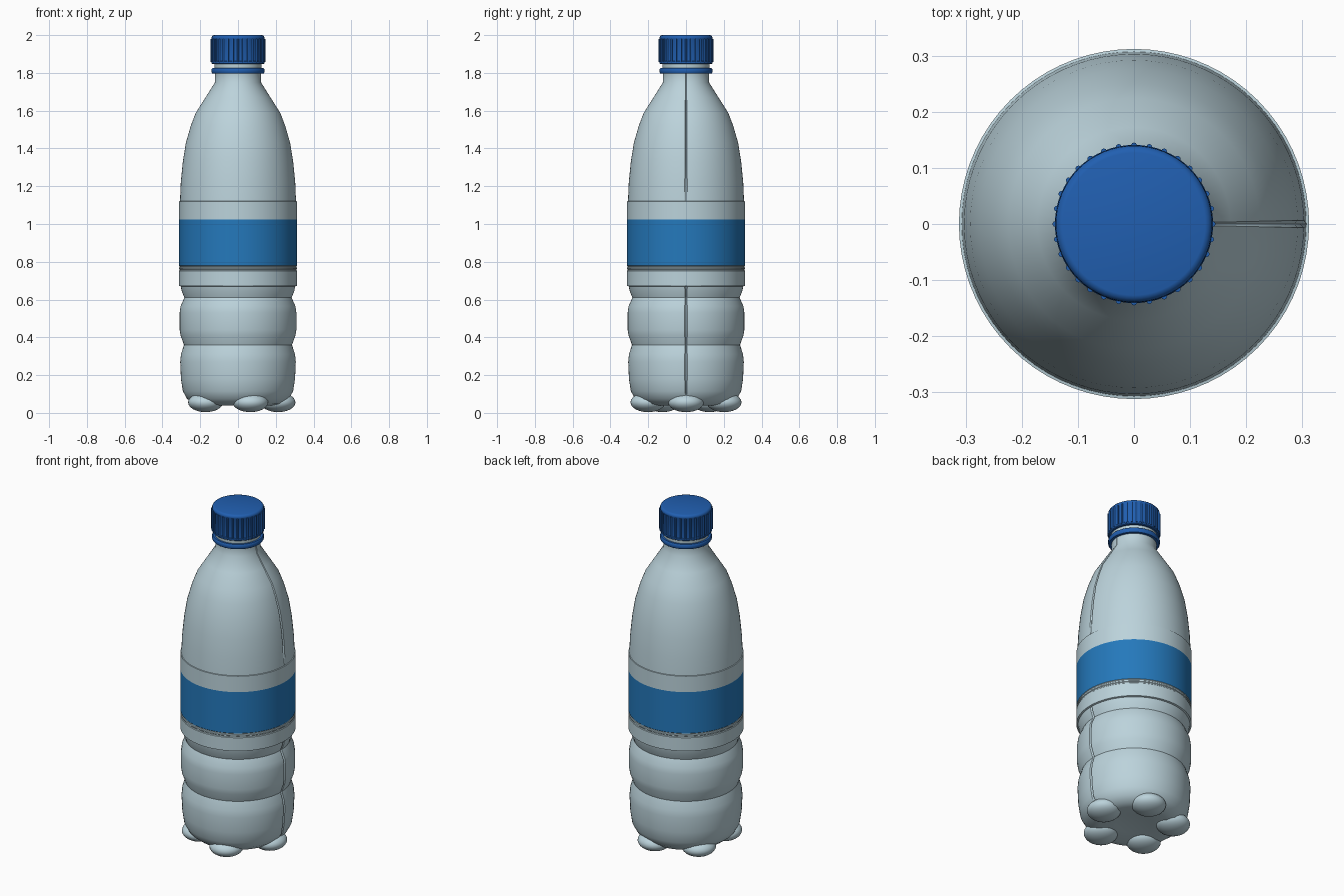
import bpy, bmesh, math
from mathutils import Matrix, Vector

if "Cube" in bpy.data.objects:
    bpy.data.objects.remove(bpy.data.objects["Cube"])


def material(name, rgb):
    m = bpy.data.materials.new(name)
    m.diffuse_color = (*rgb, 1)
    m.use_nodes = True
    m.node_tree.nodes["Principled BSDF"].inputs["Base Color"].default_value = m.diffuse_color
    return m


PLASTIC = material("pale plastic", (0.50, 0.65, 0.71))
LABEL = material("label blue", (0.018, 0.19, 0.50))
CAP = material("cap blue", (0.015, 0.115, 0.44))


def finish(bm, name, mats, angle=35):
    bmesh.ops.recalc_face_normals(bm, faces=bm.faces)
    me = bpy.data.meshes.new(name)
    bm.to_mesh(me)
    bm.free()
    for m in mats:
        me.materials.append(m)
    me.shade_smooth()
    me.set_sharp_from_angle(angle=math.radians(angle))
    ob = bpy.data.objects.new(name, me)
    bpy.context.collection.objects.link(ob)
    return ob


def lathe(bm, profile, angles, dent=lambda a, z: 0.0):
    """Spin (r, z) points around z; r = 0 makes a single pole vertex."""
    rings = []
    for r, z in profile:
        if r == 0:
            rings.append([bm.verts.new((0, 0, z))] * len(angles))
        else:
            rings.append([bm.verts.new(((r - dent(a, z)) * math.cos(a),
                                        (r - dent(a, z)) * math.sin(a), z)) for a in angles])
    n = len(angles)
    for lo, hi in zip(rings, rings[1:]):
        for i in range(n):
            j = (i + 1) % n
            loop = list(dict.fromkeys([lo[i], lo[j], hi[j], hi[i]]))
            bm.faces.new(loop)


def circle(n):
    return [2 * math.pi * i / n for i in range(n)]


# bottle body with a moulded seam on the +x side
SEAM = 0.022


def seam(a, z):
    outside_band = 0.05 < z < 0.672 or 1.122 < z < 1.76
    return 0.007 if abs(a) < 1e-6 and outside_band else 0.0


body_profile = [
    (0, 0.055), (0.10, 0.05), (0.19, 0.038), (0.235, 0.047), (0.27, 0.075), (0.292, 0.115),
    (0.302, 0.18), (0.306, 0.27), (0.302, 0.31), (0.286, 0.36), (0.304, 0.41), (0.309, 0.44),
    (0.309, 0.53), (0.304, 0.565), (0.284, 0.61), (0.298, 0.645), (0.303, 0.67),
    (0.312, 0.673), (0.312, 0.752), (0.309, 0.755), (0.309, 0.760), (0.312, 0.763),
    (0.312, 0.768), (0.309, 0.771), (0.309, 0.776), (0.312, 0.779),
    (0.312, 1.025), (0.312, 1.12), (0.307, 1.121), (0.303, 1.22), (0.292, 1.33), (0.276, 1.43),
    (0.250, 1.52), (0.224, 1.588), (0.172, 1.67), (0.123, 1.748), (0.121, 1.80),
    (0.125, 1.83), (0.125, 1.87), (0, 1.87)]
bm = bmesh.new()
angles = sorted(circle(72) + [SEAM, 2 * math.pi - SEAM])
lathe(bm, body_profile, angles, seam)
# printed label band
for f in bm.faces:
    z = f.calc_center_median().z
    f.material_index = 1 if 0.779 < z < 1.025 else 0
finish(bm, "bottle_body", [PLASTIC, LABEL], 30)

# five rounded feet
bm = bmesh.new()
for a in circle(5):
    place = Matrix.Rotation(a, 4, 'Z') @ Matrix.Translation((0.212, 0, 0.056))
    bmesh.ops.create_uvsphere(bm, u_segments=32, v_segments=16, radius=1,
                              matrix=place @ Matrix.Diagonal((0.092, 0.094, 0.052, 1)))
finish(bm, "feet", [PLASTIC], 60)

# tamper ring under the cap
bm = bmesh.new()
lathe(bm, [(0.118, 1.797), (0.136, 1.797), (0.140, 1.803), (0.140, 1.819),
           (0.136, 1.825), (0.118, 1.825)], circle(64))
finish(bm, "tamper_ring", [CAP])

# screw cap with grip ridges
bm = bmesh.new()
lathe(bm, [(0, 1.847), (0.136, 1.847), (0.141, 1.851), (0.141, 1.860), (0.138, 1.863),
           (0.138, 1.978), (0.140, 1.982), (0.139, 1.991), (0.133, 1.998),
           (0.127, 2.0), (0, 2.0)], circle(64))
finish(bm, "screw_cap", [CAP])

bm = bmesh.new()
for a in circle(32):
    spot = Vector((0.140 * math.cos(a), 0.140 * math.sin(a), 1.919))
    bmesh.ops.create_cone(bm, cap_ends=True, segments=10, radius1=0.0052, radius2=0.0052,
                          depth=0.122, matrix=Matrix.Translation(spot))
finish(bm, "cap_grip_ridges", [CAP], 50)
